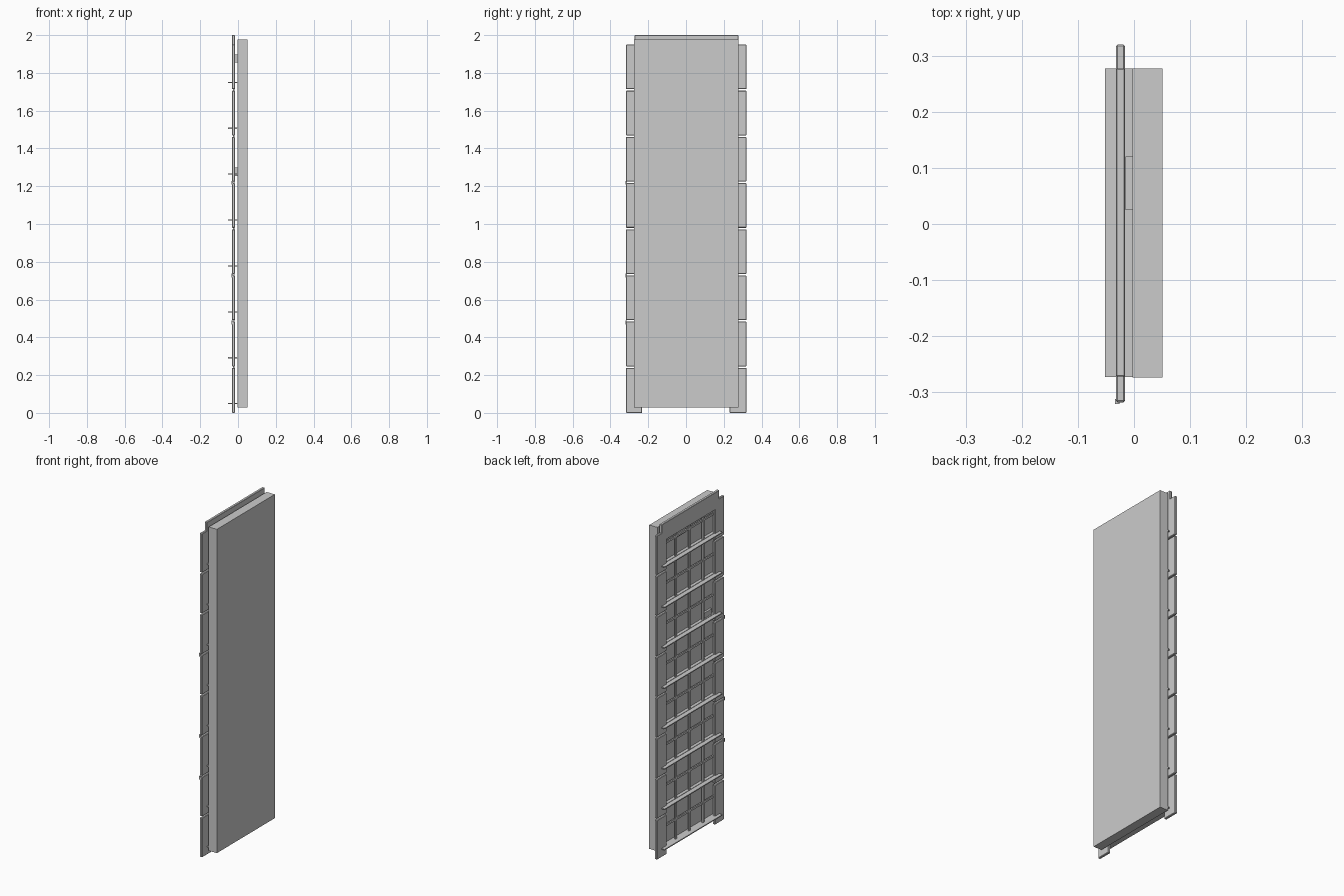
import bpy

if "Cube" in bpy.data.objects:
    bpy.data.objects.remove(bpy.data.objects["Cube"])


def box(name, x, y, z, bevel=0.0):
    """Axis-aligned box from (min, max) ranges, with an optional small bevel."""
    bpy.ops.mesh.primitive_cube_add(
        size=1, location=[(a + b) / 2 for a, b in (x, y, z)])
    ob = bpy.context.object
    ob.name = name
    ob.scale = [b - a for a, b in (x, y, z)]
    bpy.ops.object.transform_apply(location=False, rotation=False, scale=True)
    if bevel:
        mod = ob.modifiers.new("edge_bevel", 'BEVEL')
        mod.width = bevel
        mod.segments = 1
    return ob


PITCH = 0.2445
PLANE = (-0.032, -0.016)

# Thick slab
box("slab", (-0.003, 0.051), (-0.274, 0.277), (0.028, 1.977))

# Top rail
box("top_rail", PLANE, (-0.272, 0.277), (1.895, 2.0), 0.002)

# Side stiles, stacked in separate segments
for i in range(8):
    z = (i * PITCH + 0.002, (i + 1) * PITCH - 0.006)
    if i == 0:
        z = (0.0, z[1])
    box(f"stile_right_{i}", PLANE, (0.23, 0.32), z, 0.003)
    box(f"stile_left_{i}", PLANE, (-0.318, -0.232), z, 0.003)

# Thin shelves running across the frame
for i in range(8):
    z = 0.049 + i * 0.243
    box(f"shelf_{i}", (-0.052, -0.003), (-0.273, 0.277), (z - 0.003, z + 0.003))

# Open lattice inside the frame
for i, y in enumerate((-0.13, 0.0, 0.13)):
    box(f"lattice_upright_{i}", (-0.026, -0.018), (y - 0.007, y + 0.007), (0.05, 1.9))
for i in range(15):
    z = 0.17 + i * 0.1215
    box(f"lattice_crossbar_{i}", (-0.025, -0.017), (-0.24, 0.24), (z - 0.006, z + 0.006))

# Small blocks fixed behind the lattice
box("upper_block", (-0.015, -0.003), (0.025, 0.12), (1.855, 1.897))
box("lower_block", (-0.015, -0.003), (-0.225, -0.145), (1.255, 1.3))

# Small catches on the left edge
for i, z in enumerate((0.48, 0.73, 1.22)):
    box(f"edge_catch_{i}", (-0.034, -0.026), (-0.321, -0.312), (z - 0.012, z + 0.008))
